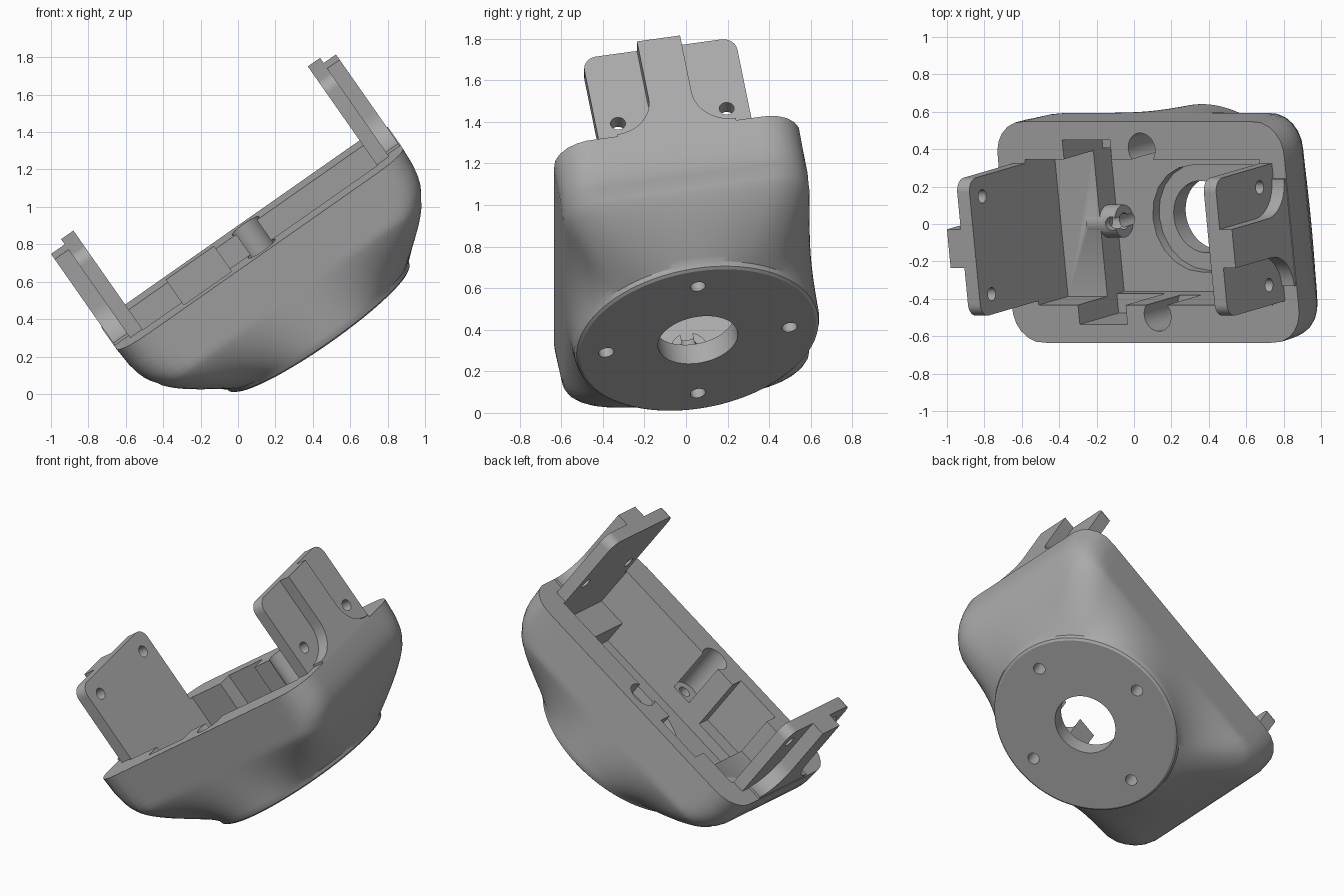
import bpy, bmesh, math
from mathutils import Matrix, Vector

cube = bpy.data.objects.get("Cube")
if cube:
    bpy.data.objects.remove(cube, do_unlink=True)

# One plain grey for the whole casting
grey = bpy.data.materials.new("plain grey")
grey.diffuse_color = (0.4, 0.4, 0.4, 1)
grey.use_nodes = True
grey.node_tree.nodes["Principled BSDF"].inputs["Base Color"].default_value = (0.4, 0.4, 0.4, 1)

# Working frame: x along the housing, y across it, z out of the opening
MID = 0.0625                    # centre line across the housing
LEFT, RIGHT = -0.395, 1.475     # outer end walls
IN_L, IN_R = -0.22, 1.31        # inner end walls
RIM, TOP = 0.637, 1.175         # rim height, tab height
HUB = 0.559                     # mounting disc centre


def make(name, bm):
    bmesh.ops.recalc_face_normals(bm, faces=bm.faces)
    mesh = bpy.data.meshes.new(name)
    bm.to_mesh(mesh)
    bm.free()
    mesh.materials.append(grey)
    ob = bpy.data.objects.new(name, mesh)
    bpy.context.collection.objects.link(ob)
    return ob


def loft(name, rings):
    """Skin a stack of equal-length rings and cap both ends."""
    bm = bmesh.new()
    rows = [[bm.verts.new(p) for p in ring] for ring in rings]
    for low, high in zip(rows, rows[1:]):
        for i in range(len(low)):
            bm.faces.new((low[i - 1], low[i], high[i], high[i - 1]))
    bm.faces.new(rows[0])
    bm.faces.new(rows[-1])
    return make(name, bm)


def rounded(a, b, r, count):
    """Rounded rectangle sampled by angle."""
    pts = []
    for i in range(count):
        t = math.tau * i / count
        d = Vector((math.cos(t), math.sin(t)))
        ax, ay = max(abs(d.x), 1e-6), max(abs(d.y), 1e-6)
        k = min(a / ax, b / ay)
        if k * ax > a - r and k * ay > b - r:
            p = Vector((a - r, b - r))
            e = ax * p.x + ay * p.y
            k = e + math.sqrt(max(e * e - p.length_squared + r * r, 0))
        pts.append(d * k)
    return pts


def prism(name, pts, z0, z1):
    return loft(name, [[(p[0], p[1], z) for p in pts] for z in (z0, z1)])


def box(name, x0, x1, half, z0, z1):
    pts = [(x0, MID - half), (x1, MID - half), (x1, MID + half), (x0, MID + half)]
    return prism(name, pts, z0, z1)


def circle(x, y, r):
    return [(x + r * math.cos(math.tau * i / 48), y + r * math.sin(math.tau * i / 48)) for i in range(48)]


def rod(name, x, y, r, z0, z1):
    return prism(name, circle(x, y, r), z0, z1)


def slab(name, outline, x0, x1):
    """Profile across and up, extruded along the housing."""
    return loft(name, [[(x, MID + y, z) for y, z in outline] for x in (x0, x1)])


def combine(target, tool, op):
    mod = target.modifiers.new(op, "BOOLEAN")
    mod.operation, mod.object, mod.solver = op, tool, "EXACT"
    bpy.context.view_layer.objects.active = target
    bpy.ops.object.modifier_apply(modifier=mod.name)
    bpy.data.objects.remove(tool, do_unlink=True)


# Outer shell: rounded box flowing into the round mounting disc
N = 128
centre = (LEFT + RIGHT) / 2


def shell_ring(inset):
    half = (RIGHT - LEFT) / 2 - inset
    return [p + Vector((centre, MID)) for p in rounded(half, 0.6, 0.18, N)]


hub = Vector((HUB, MID))
disc = [hub + Vector((0.597, 0)) @ Matrix.Rotation(-math.tau * i / N, 2) for i in range(N)]
rings = [[(*hub.lerp(p, s), z) for p in disc] for s, z in ((0.965, 0.027), (0.988, 0.036))]
base = shell_ring(0.075)
steps = 14
for i in range(steps + 1):
    t = i / steps
    w = 1 - (1 - t) ** 1.3
    rings.append([(*d.lerp(r, w), 0.058 + 0.302 * t) for d, r in zip(disc, base)])
for inset, z in ((0.052, 0.39), (0.034, 0.425), (0.019, 0.47), (0.007, 0.53), (0, RIM)):
    rings.append([(*p, z) for p in shell_ring(inset)])
housing = loft("housing", rings)


# End tabs: thin rounded wing with a thick flared rib on its outer side
def arc(cy, cz, r, a0, a1):
    return [(cy + r * math.cos(math.radians(a0 + (a1 - a0) * i / 10)),
             cz + r * math.sin(math.radians(a0 + (a1 - a0) * i / 10))) for i in range(11)]


def mirrored(half):
    return half + [(-y, z) for y, z in reversed(half)]


wing = mirrored([(0.373, 0.5)] + arc(0.303, TOP - 0.07, 0.07, 0, 90))
rib = mirrored([(0.29, 0.59)] + arc(0.29, RIM + 0.2, 0.185, 270, 180) + [(0.105, TOP)])
for inner, outer, side in ((IN_R, RIGHT, 1), (IN_L, LEFT, -1)):
    combine(housing, slab("wing", wing, inner - 0.05 * side, inner + 0.08 * side), "UNION")
    combine(housing, slab("rib", rib, inner - 0.04 * side, outer - 0.005 * side), "UNION")

# Cavity: shallow ledge, deep well, side pocket and hub recess
combine(housing, box("cavity", IN_L, IN_R, 0.395, 0.36, 1.5), "DIFFERENCE")
combine(housing, box("well", 0.036, 1.12, 0.395, 0.2, 0.7), "DIFFERENCE")
combine(housing, box("pocket", 0.036, 0.347, 0.5, 0.27, 0.8), "DIFFERENCE")
recess = [(HUB + y, MID + z) for y, z in arc(0, 0, 0.29, 90, 270)]
recess += [(1.05, MID - 0.29), (1.05, MID + 0.29)]
combine(housing, prism("recess", recess, 0.14, 0.5), "DIFFERENCE")

# Round notches in both long walls
for side in (-1, 1):
    combine(housing, rod("notch", HUB - 0.01, MID + side * 0.45, 0.087, 0.32, 0.9), "DIFFERENCE")

# Screw boss lying against the ledge, with its hole
combine(housing, slab("boss", circle(0, 0.28, 0.088), -0.05, 0.135), "UNION")
combine(housing, slab("boss_hole", circle(0, 0.28, 0.045), 0.03, 0.3), "DIFFERENCE")

# Centre bore and four bolt holes through the disc
combine(housing, rod("bore", HUB, MID, 0.195, -0.2, 0.5), "DIFFERENCE")
for i in range(4):
    a = i * math.pi / 2
    combine(housing, rod("bolt_hole", HUB + 0.447 * math.cos(a), MID + 0.447 * math.sin(a),
                         0.037, -0.2, 0.5), "DIFFERENCE")

# Screw holes through the tabs
for x, z in ((IN_R, 0.77), (IN_L, 1.06)):
    for side in (-1, 1):
        hole = slab("tab_hole", circle(side * 0.265, z, 0.036), x - 0.12, x + 0.12)
        combine(housing, hole, "DIFFERENCE")

# Smooth shading, then tilt into place
bpy.ops.object.select_all(action="DESELECT")
housing.select_set(True)
bpy.context.view_layer.objects.active = housing
bpy.ops.object.shade_smooth_by_angle(angle=math.radians(30))
housing.matrix_world = Matrix.Rotation(math.radians(-35), 4, "Y") @ Matrix.Rotation(math.radians(9.5), 4, "X")
